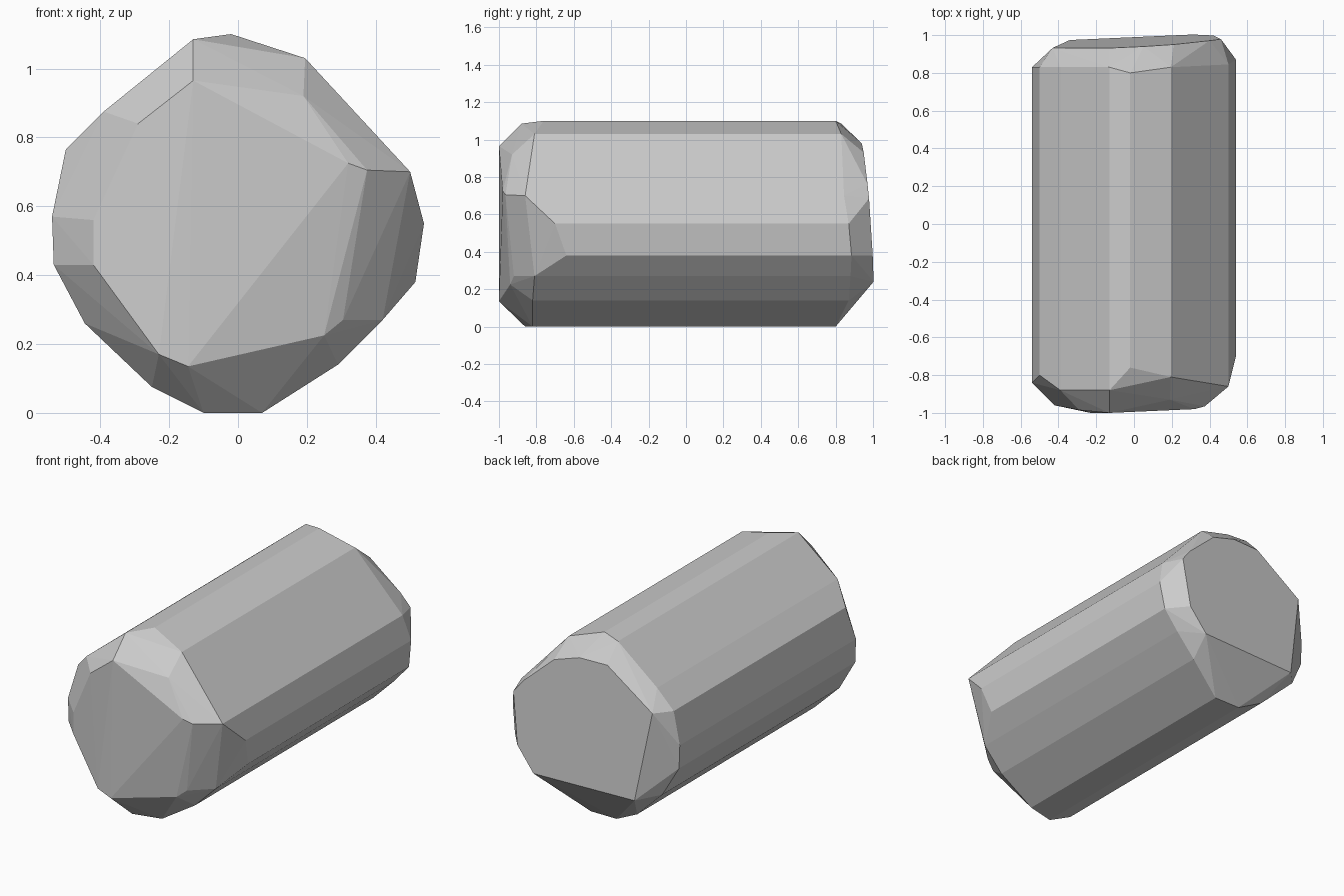
import bpy, bmesh
from math import radians

# body cross-section: x, z, where it stops at the front, where it stops at the back
BODY = [
    (-0.02, 1.10, -0.76, 0.80), (-0.13, 1.085, -0.88, 0.83),
    (-0.39, 0.875, -0.88, 0.83), (-0.50, 0.765, -0.80, 0.83),
    (-0.54, 0.57, -0.84, 0.83), (-0.535, 0.43, -0.84, 0.83),
    (-0.445, 0.26, -0.82, 0.86), (-0.25, 0.075, -0.86, 0.82),
    (-0.10, 0.0, -0.86, 0.80), (0.07, 0.0, -0.82, 0.80),
    (0.29, 0.14, -0.82, 0.87), (0.42, 0.27, -0.81, 0.88),
    (0.515, 0.38, -0.64, 0.885), (0.54, 0.55, -0.70, 0.87),
    (0.50, 0.70, -0.86, 0.845), (0.195, 1.03, -0.81, 0.83),
]

# front cap outline: x, y, z
FRONT = [
    (-0.13, -1.0, 0.965), (-0.29, -0.985, 0.84), (-0.42, -0.96, 0.56),
    (-0.42, -0.96, 0.43), (-0.23, -1.0, 0.17), (-0.145, -1.0, 0.135),
    (0.25, -0.94, 0.225), (0.305, -0.92, 0.27), (0.375, -0.965, 0.705),
    (0.32, -0.98, 0.725), (0.19, -0.93, 0.92),
]

# back cap outline (x, z) lying on one tilted plane
BACK = [
    (-0.13, 0.98), (0.05, 0.98), (0.21, 0.93), (0.40, 0.76), (0.46, 0.685),
    (0.42, 0.38), (0.31, 0.24), (-0.34, 0.24), (-0.43, 0.77),
]


def back_y(x, z):
    return 1.006 + 0.045 * x - 0.07 * z


# faceted solid as the hull of the body rings and both caps
bm = bmesh.new()
for x, z, front, back in BODY:
    bm.verts.new((x, front, z))
    bm.verts.new((x, back, z))
for p in FRONT:
    bm.verts.new(p)
for x, z in BACK:
    bm.verts.new((x, back_y(x, z), z))
hull = bmesh.ops.convex_hull(bm, input=bm.verts[:])
loose = {g for g in hull["geom_interior"] + hull["geom_unused"]
         if isinstance(g, bmesh.types.BMVert)}
bmesh.ops.delete(bm, geom=list(loose), context='VERTS')

# merge nearly flat triangles into clean facets
bmesh.ops.dissolve_limit(bm, angle_limit=radians(1.5), verts=bm.verts[:], edges=bm.edges[:])
bmesh.ops.recalc_face_normals(bm, faces=bm.faces[:])

mesh = bpy.data.meshes.new("faceted_log")
bm.to_mesh(mesh)
bm.free()
bpy.context.collection.objects.link(bpy.data.objects.new("faceted_log", mesh))
